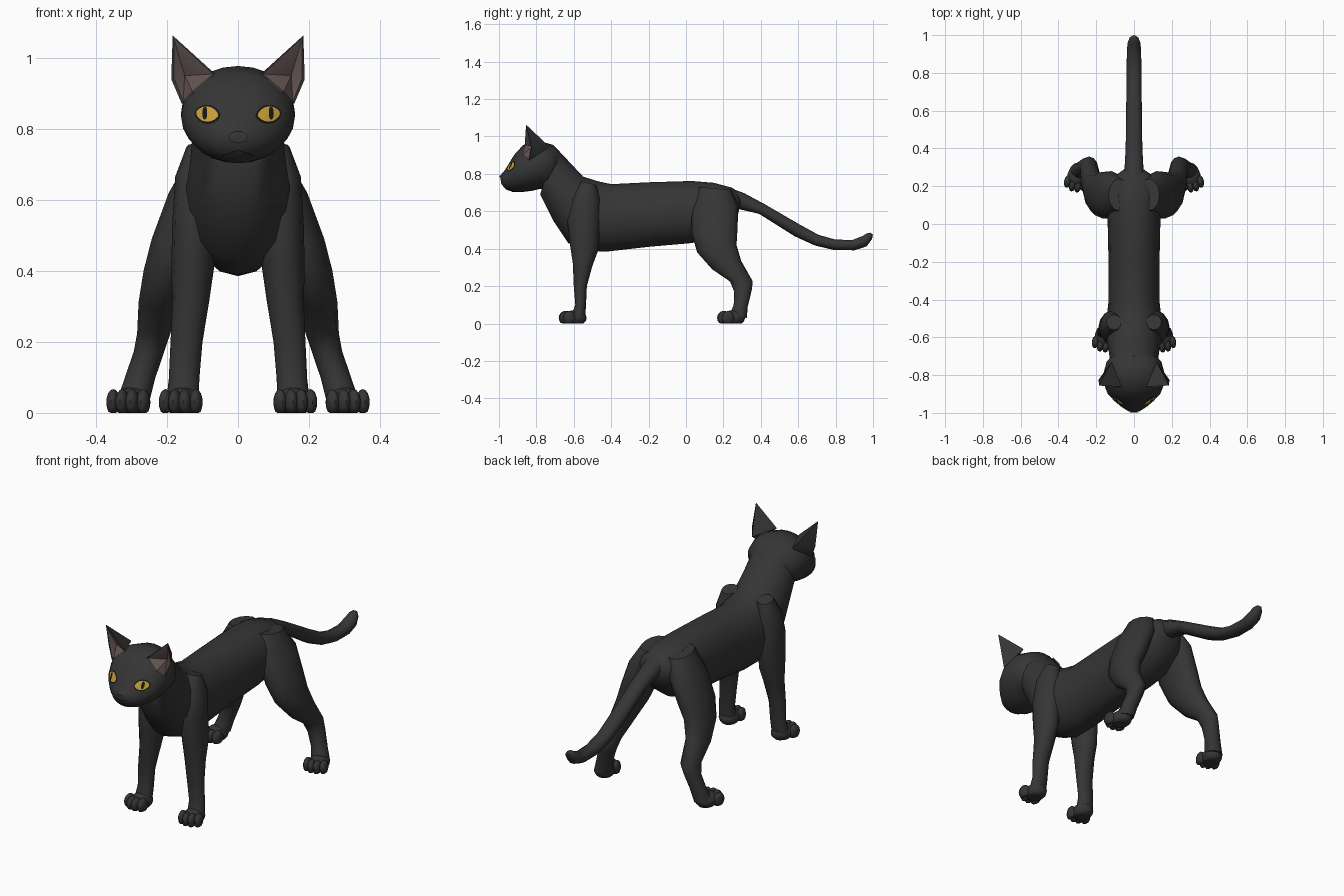
import bpy, bmesh, math
from mathutils import Vector
from mathutils.bvhtree import BVHTree

cube = bpy.data.objects.get("Cube")
if cube:
    bpy.data.objects.remove(cube, do_unlink=True)


def material(name, rgb):
    mat = bpy.data.materials.new(name)
    mat.use_nodes = True
    colour = (*rgb, 1)
    mat.diffuse_color = colour
    shader = mat.node_tree.nodes["Principled BSDF"]
    shader.inputs["Base Color"].default_value = colour
    shader.inputs["Roughness"].default_value = .8
    return mat


FUR = material("black fur", (.036, .036, .036))
INNER = material("dusky pink inner ear", (.12, .085, .082))
AMBER = material("amber iris", (.55, .34, .04))
DARK = material("near black pupil", (.008, .008, .008))
NOSE = material("dark grey nose", (.045, .04, .04))


def finish(bm, name, mats, angle=50, orient=True):
    if orient:
        bmesh.ops.recalc_face_normals(bm, faces=bm.faces)
    mesh = bpy.data.meshes.new(name)
    bm.to_mesh(mesh)
    bm.free()
    for mat in mats:
        mesh.materials.append(mat)
    obj = bpy.data.objects.new(name, mesh)
    bpy.context.collection.objects.link(obj)
    bpy.ops.object.select_all(action="DESELECT")
    obj.select_set(True)
    bpy.context.view_layer.objects.active = obj
    bpy.ops.object.shade_smooth_by_angle(angle=math.radians(angle))
    return obj


def loft(name, sections, side=1, sides=16):
    """Skin ovals, each given by two opposite (y, z) points, x centre and half width."""
    bm = bmesh.new()
    rings = []
    for y1, z1, y2, z2, xc, half in sections:
        ring = []
        for i in range(sides):
            t = math.tau * i / sides
            s = math.sin(t) / 2
            ring.append(bm.verts.new((side * (xc + half * math.cos(t)),
                                      (y1 + y2) / 2 + s * (y1 - y2),
                                      (z1 + z2) / 2 + s * (z1 - z2))))
        rings.append(ring)
    for low, high in zip(rings, rings[1:]):
        for i in range(sides):
            j = (i + 1) % sides
            bm.faces.new((low[i], low[j], high[j], high[i]))
    bm.faces.new(rings[0])
    bm.faces.new(rings[-1])
    return finish(bm, name, [FUR])


def paw(name, x, y, turn, side):
    """A rounded pad with four toes, flattened on the ground."""
    bm = bmesh.new()
    blobs = [((0, .01, .03), (.052, .062, .042))]
    for i in range(4):
        u = i - 1.5
        blobs.append(((u * .029, -.045 + .007 * u * u, .03), (.019, .034, .037)))
    for centre, size in blobs:
        made = bmesh.ops.create_uvsphere(bm, u_segments=12, v_segments=8, radius=1)
        for v in made["verts"]:
            px, py, pz = (c + s * k for c, s, k in zip(centre, size, v.co))
            rx = px * math.cos(turn) - py * math.sin(turn)
            ry = px * math.sin(turn) + py * math.cos(turn)
            v.co = (side * (x + rx), y + ry, max(pz, 0))
    finish(bm, name, [FUR])


# Torso and neck, rump to throat (upper point, lower point)
loft("torso_and_neck", [
    (.30, .68, .28, .59, 0, .05),
    (.25, .725, .24, .53, 0, .115),
    (.15, .752, .15, .46, 0, .145),
    (.03, .762, .03, .43, 0, .14),
    (-.2, .755, -.2, .41, 0, .135),
    (-.4, .745, -.42, .385, 0, .135),
    (-.47, .76, -.53, .388, 0, .145),
    (-.55, .785, -.63, .43, 0, .15),
    (-.62, .86, -.71, .55, 0, .135),
    (-.70, .945, -.78, .69, 0, .125),
])

# Head, nape to muzzle
head = loft("head", [
    (-.66, .90, -.72, .72, 0, .10),
    (-.71, .955, -.75, .715, 0, .145),
    (-.79, .977, -.78, .72, 0, .16),
    (-.87, .955, -.82, .71, 0, .16),
    (-.92, .90, -.875, .703, 0, .14),
    (-.947, .855, -.925, .703, 0, .105),
    (-.972, .815, -.962, .716, 0, .068),
    (-.995, .79, -.987, .745, 0, .03),
], sides=24)

# Tail, root to raised tip
loft("tail", [
    (.20, .74, .22, .62, 0, .06),
    (.31, .70, .28, .61, 0, .05),
    (.42, .64, .39, .585, 0, .044),
    (.61, .53, .58, .465, 0, .042),
    (.71, .475, .69, .415, 0, .04),
    (.80, .45, .79, .392, 0, .04),
    (.89, .448, .90, .39, 0, .038),
    (.945, .47, .965, .41, 0, .035),
    (.965, .482, .995, .45, 0, .026),
    (.985, .486, 1.0, .475, 0, .01),
], sides=10)

# Facial details are thin patches laid on the head
head_tree = BVHTree.FromPolygons([v.co for v in head.data.vertices],
                                 [p.vertices for p in head.data.polygons])


def patch(name, x, z, width, height, tilt, lift, mat, power=1, steps=20):
    """Almond or oval patch projected backwards onto the head."""
    bm = bmesh.new()

    def on_head(u, w):
        px = x + u * math.cos(tilt) - w * math.sin(tilt)
        pz = z + u * math.sin(tilt) + w * math.cos(tilt)
        hit, normal, _, _ = head_tree.ray_cast(Vector((px, -2, pz)), Vector((0, 1, 0)))
        if normal.y > 0:
            normal = -normal
        return bm.verts.new(hit + normal * lift)

    centre = on_head(0, 0)
    loops = []
    for r in (.33, .67, 1):
        loop = []
        for i in range(steps):
            t = math.tau * i / steps
            s = math.sin(t)
            loop.append(on_head(r * width * math.cos(t),
                                r * height * math.copysign(abs(s) ** power, s)))
        loops.append(loop)
    for i in range(steps):
        j = (i + 1) % steps
        bm.faces.new((centre, loops[0][i], loops[0][j]))
        for a, b in zip(loops, loops[1:]):
            bm.faces.new((a[i], b[i], b[j], a[j]))
    for f in bm.faces:
        f.normal_update()
        if f.normal.y > 0:
            f.normal_flip()
    finish(bm, name, [mat], orient=False)


def ear(name, side):
    """Folded triangular shell with an inset, hollowed pink front."""
    bm = bmesh.new()
    tip, inner, low, outer, bulge, back, hollow = [
        bm.verts.new((side * x, y, z)) for x, y, z in (
            (.184, -.855, 1.063), (.065, -.862, .955), (.125, -.875, .90),
            (.158, -.84, .87), (.188, -.825, .94), (.12, -.73, .945),
            (.15, -.842, .95))]
    rim = [tip, inner, low, outer, bulge]
    front = [bm.faces.new((a, b, hollow)) for a, b in zip(rim, rim[1:] + rim[:1])]
    for a, b in ((tip, inner), (bulge, tip), (outer, bulge), (low, outer), (inner, low)):
        bm.faces.new((a, b, back))
    bmesh.ops.recalc_face_normals(bm, faces=bm.faces)
    bmesh.ops.inset_region(bm, faces=front, thickness=.009)
    for f in front:
        f.material_index = 1
    hollow.co.y += .03
    finish(bm, name, [FUR, INNER], 35)


patch("nose", 0, .776, .026, .014, 0, .005, NOSE)
for name, side in (("left", 1), ("right", -1)):
    ear(name + "_ear", side)
    patch(name + "_eye_rim", side * .085, .84, .037, .027, side * .15, .002, DARK, 1.3)
    patch(name + "_iris", side * .085, .84, .031, .021, side * .15, .005, AMBER, 1.3)
    patch(name + "_pupil", side * .09, .841, .007, .018, 0, .008, DARK)
    patch(name + "_mouth_line", side * .022, .733, .024, .002, side * -.35, .002, DARK)

    # Legs, shoulder or hip to ankle (front point, rear point)
    loft(name + "_front_leg", [
        (-.56, .76, -.48, .74, .105, .04),
        (-.61, .67, -.46, .66, .12, .057),
        (-.635, .55, -.46, .53, .123, .062),
        (-.62, .42, -.47, .39, .128, .06),
        (-.605, .32, -.50, .31, .133, .052),
        (-.60, .20, -.53, .20, .145, .045),
        (-.592, .10, -.535, .09, .152, .043),
        (-.615, .04, -.54, .03, .156, .046),
    ], side, 12)
    paw(name + "_front_paw", .157, -.602, .15, side)
    loft(name + "_hind_leg", [
        (.07, .73, .24, .715, .08, .055),
        (.03, .61, .28, .63, .12, .075),
        (.03, .48, .275, .50, .168, .075),
        (.06, .38, .27, .42, .20, .066),
        (.14, .29, .295, .335, .225, .055),
        (.235, .225, .357, .225, .237, .047),
        (.258, .17, .352, .18, .25, .043),
        (.255, .10, .33, .09, .277, .043),
        (.23, .04, .325, .03, .295, .046),
    ], side, 12)
    paw(name + "_hind_paw", .303, .245, .2, side)
